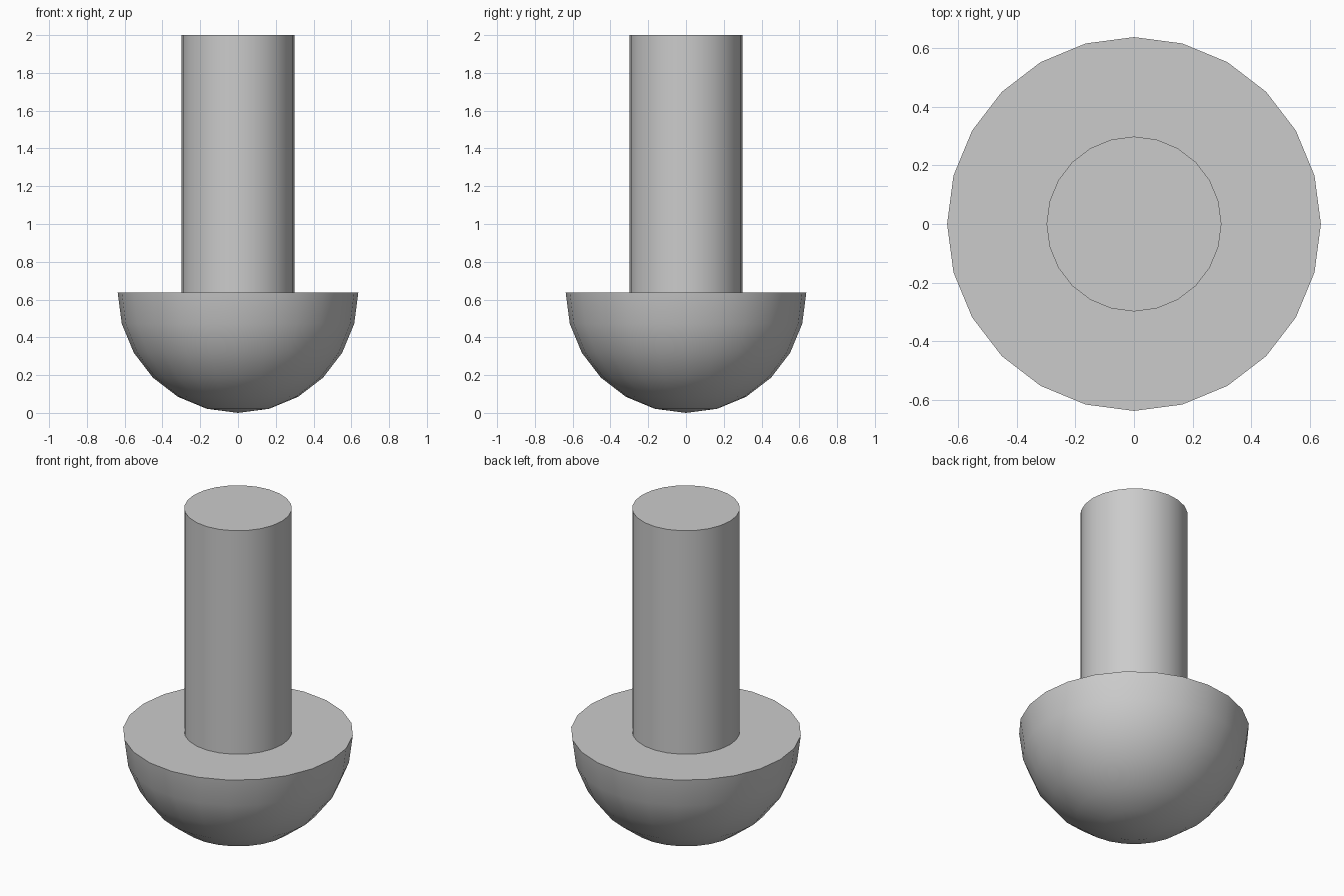
import bpy
import bmesh
import math

cube = bpy.data.objects.get("Cube")
if cube:
    bpy.data.objects.remove(cube, do_unlink=True)

SIDES = 24       # segments around the axis
HEAD_R = 0.637   # dome radius, also the height of the flat face
SHAFT_R = 0.298
TOP = 2.0

# Plain grey for the whole model
GREY = (0.6, 0.6, 0.6, 1.0)
grey = bpy.data.materials.new("light grey")
grey.use_nodes = True
grey.diffuse_color = GREY
grey.node_tree.nodes["Principled BSDF"].inputs["Base Color"].default_value = GREY


def lathe(name, profile):
    """Spin an (r, z) profile around z; r = 0 ends become poles."""
    bm = bmesh.new()
    verts = [bm.verts.new((r, 0, z)) for r, z in profile]
    edges = [bm.edges.new(pair) for pair in zip(verts, verts[1:])]
    bmesh.ops.spin(bm, geom=verts + edges, cent=(0, 0, 0), axis=(0, 0, 1),
                   angle=math.tau, steps=SIDES, use_duplicate=False)
    bmesh.ops.remove_doubles(bm, verts=bm.verts, dist=1e-4)
    # close any open rim with a flat cap
    rims = [e for e in bm.edges if e.is_boundary]
    if rims:
        bmesh.ops.holes_fill(bm, edges=rims, sides=0)
    bmesh.ops.recalc_face_normals(bm, faces=bm.faces)
    mesh = bpy.data.meshes.new(name)
    bm.to_mesh(mesh)
    bm.free()
    mesh.materials.append(grey)
    obj = bpy.data.objects.new(name, mesh)
    bpy.context.collection.objects.link(obj)
    bpy.ops.object.select_all(action='DESELECT')
    obj.select_set(True)
    bpy.context.view_layer.objects.active = obj
    bpy.ops.object.shade_smooth_by_angle(angle=math.radians(40))
    return obj


# Domed head: half sphere, round side down, flat side up
dome = [(HEAD_R * math.sin(a), HEAD_R * (1 - math.cos(a)))
        for a in (math.radians(15 * i) for i in range(7))]
lathe("domed_head", dome)

# Straight shaft, sunk slightly into the head
lathe("shaft", [(SHAFT_R, HEAD_R - 0.05), (SHAFT_R, TOP)])
